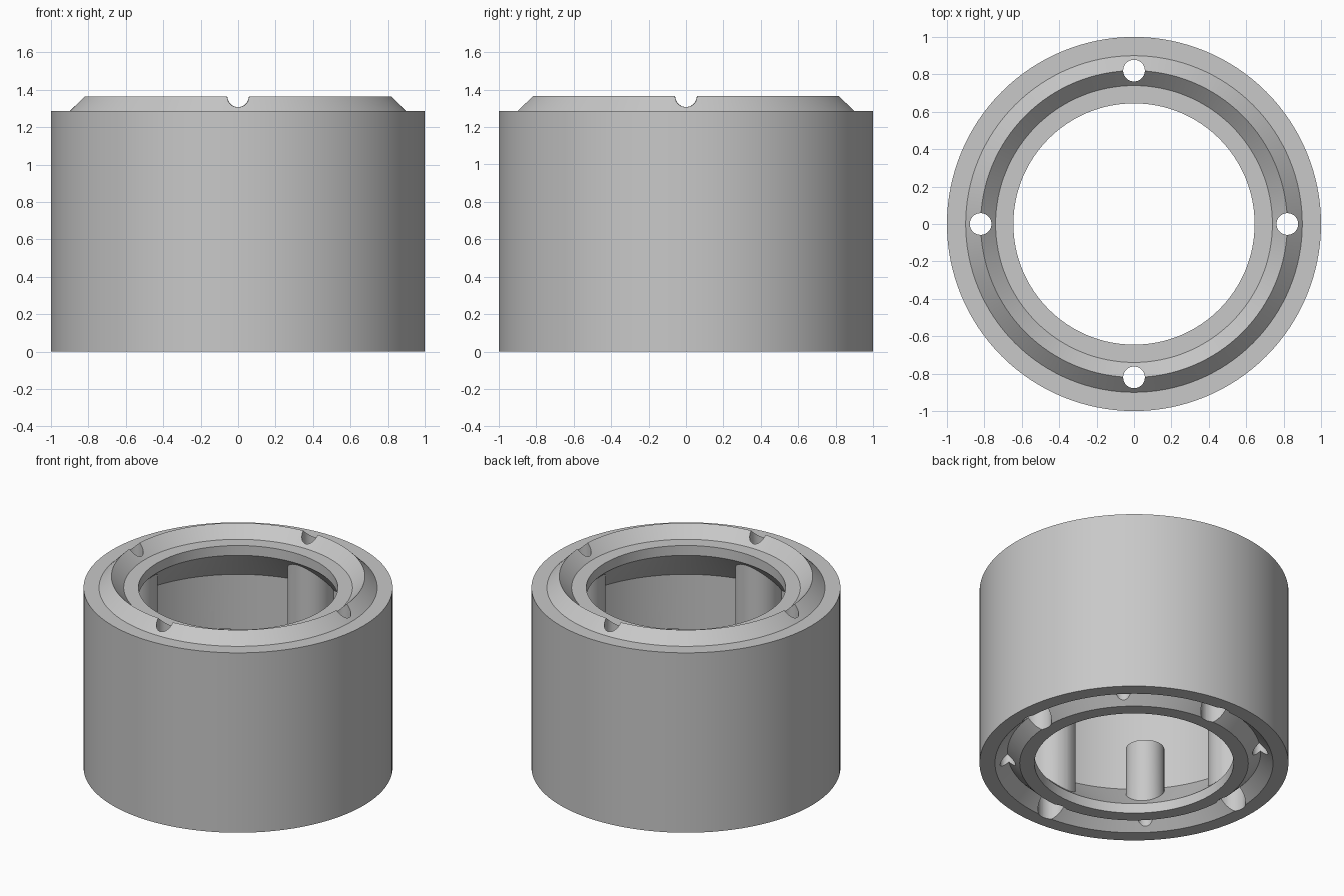
import bpy, bmesh, math
from mathutils import Matrix

if "Cube" in bpy.data.objects:
    bpy.data.objects.remove(bpy.data.objects["Cube"], do_unlink=True)

TOP, PIN_R = 1.285, 0.82           # shoulder height, radius of the fastener circle
BORE, CHAMBER, LIP = 0.645, 0.9, 0.07
SLOPE = CHAMBER - BORE             # 45 degree chamber ends

grey = bpy.data.materials.new("grey_plastic")
grey.use_nodes = True
grey.diffuse_color = (0.58, 0.58, 0.58, 1)
grey.node_tree.nodes["Principled BSDF"].inputs["Base Color"].default_value = grey.diffuse_color


def revolve(bm, profile, steps, closed=False):
    """Turn an (r, z) outline around the z axis."""
    verts = [bm.verts.new((r, 0, z)) for r, z in profile]
    edges = [bm.edges.new(pair) for pair in zip(verts, verts[1:])]
    if closed:
        edges.append(bm.edges.new((verts[-1], verts[0])))
    bmesh.ops.spin(bm, geom=verts + edges, axis=(0, 0, 1), cent=(0, 0, 0),
                   angle=2 * math.pi, steps=steps)
    bmesh.ops.remove_doubles(bm, verts=bm.verts, dist=0.0001)
    bmesh.ops.recalc_face_normals(bm, faces=bm.faces)


def make_object(name, bm):
    mesh = bpy.data.meshes.new(name)
    bm.to_mesh(mesh)
    bm.free()
    mesh.materials.append(grey)
    obj = bpy.data.objects.new(name, mesh)
    bpy.context.scene.collection.objects.link(obj)
    return obj


def four_around(name, profile, start):
    """Four copies of a turned shape on the fastener circle."""
    bm = bmesh.new()
    revolve(bm, profile, 40)
    source = bm.verts[:] + bm.edges[:] + bm.faces[:]
    bmesh.ops.translate(bm, verts=bm.verts, vec=(PIN_R, 0, 0))
    bmesh.ops.rotate(bm, verts=bm.verts, matrix=Matrix.Rotation(start, 3, 'Z'))
    for i in range(1, 4):
        copy = bmesh.ops.duplicate(bm, geom=source)["geom"]
        bmesh.ops.rotate(bm, verts=[v for v in copy if isinstance(v, bmesh.types.BMVert)],
                         matrix=Matrix.Rotation(i * math.pi / 2, 3, 'Z'))
    return make_object(name, bm)


def rod(radius, low, high):
    return [(0, low), (radius, low), (radius, high), (0, high)]


# Hollow body: ridge on top, matching groove below, wide inner chamber
body_bm = bmesh.new()
revolve(body_bm, [
    (1, 0), (1, TOP), (0.9, TOP), (PIN_R, TOP + 0.08), (0.74, TOP), (BORE, TOP),
    (BORE, TOP - LIP), (CHAMBER, TOP - LIP - SLOPE), (CHAMBER, LIP + SLOPE),
    (BORE, LIP), (BORE, 0), (0.74, 0), (PIN_R, 0.08), (0.9, 0)], 128, closed=True)
body = make_object("ring_body", body_bm)

# Full height tubes on the axes, short posts on the diagonals
tubes = four_around("screw_tubes", rod(0.15, 0.09, 1.2), 0)
posts = four_around("short_posts", rod(0.125, 0.1, 0.575), math.pi / 4)

# Stepped screw holes through the tubes, blind holes in the posts
screw_holes = four_around("screw_hole_cutter", [
    (0, -0.2), (0.095, -0.2), (0.095, 1), (0.058, 1), (0.058, 1.6), (0, 1.6)], 0)
post_holes = four_around("post_hole_cutter", rod(0.05, -0.2, 0.5), math.pi / 4)

for helper, operation in ((tubes, 'UNION'), (posts, 'UNION'),
                          (screw_holes, 'DIFFERENCE'), (post_holes, 'DIFFERENCE')):
    helper.hide_render = True
    mod = body.modifiers.new(helper.name, 'BOOLEAN')
    mod.operation, mod.solver, mod.object = operation, 'EXACT', helper

# Bake the cuts and drop the helpers
bpy.context.view_layer.objects.active = body
body.select_set(True)
for name in [m.name for m in body.modifiers]:
    bpy.ops.object.modifier_apply(modifier=name)
for helper in (tubes, posts, screw_holes, post_holes):
    bpy.data.objects.remove(helper, do_unlink=True)
bpy.ops.object.shade_smooth_by_angle(angle=math.radians(30))
